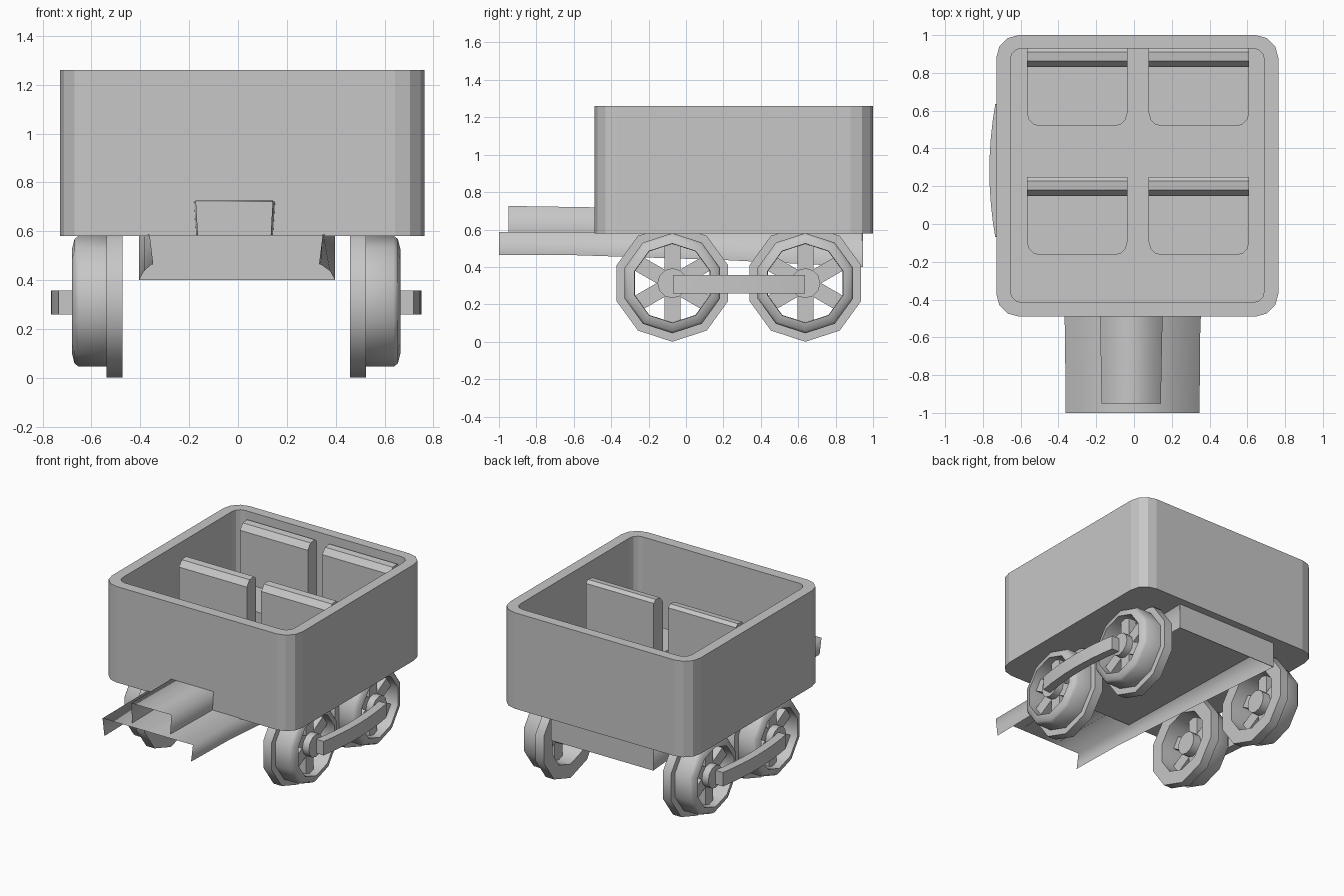
import bpy, bmesh, math
from mathutils import Matrix, Vector

cube = bpy.data.objects.get("Cube")
if cube:
    bpy.data.objects.remove(cube, do_unlink=True)

SHADE = (0.57, 0.57, 0.57, 1)
grey = bpy.data.materials.new("plain grey")
grey.use_nodes = True
grey.diffuse_color = SHADE
grey.node_tree.nodes["Principled BSDF"].inputs["Base Color"].default_value = SHADE


def finish(name, bm, smooth=None):
    bmesh.ops.recalc_face_normals(bm, faces=bm.faces)
    mesh = bpy.data.meshes.new(name)
    bm.to_mesh(mesh)
    bm.free()
    mesh.materials.append(grey)
    obj = bpy.data.objects.new(name, mesh)
    bpy.context.collection.objects.link(obj)
    if smooth:
        bpy.ops.object.select_all(action='DESELECT')
        obj.select_set(True)
        bpy.context.view_layer.objects.active = obj
        bpy.ops.object.shade_smooth_by_angle(angle=math.radians(smooth))


def bridge(bm, a, b):
    for i in range(len(a)):
        j = (i + 1) % len(a)
        bm.faces.new((a[i], a[j], b[j], b[i]))


def rounded_rect(x0, x1, y0, y1, r, steps=3):
    pts = []
    corners = ((x1 - r, y1 - r), (x0 + r, y1 - r), (x0 + r, y0 + r), (x1 - r, y0 + r))
    for k, (cx, cy) in enumerate(corners):
        for s in range(steps + 1):
            a = math.radians(90 * (k + s / steps))
            pts.append((cx + r * math.cos(a), cy + r * math.sin(a)))
    return pts


def loop(bm, pts, z):
    return [bm.verts.new((x, y, z)) for x, y in pts]


def extruded(name, pts, direction, smooth=None):
    """Close a planar outline into a prism."""
    bm = bmesh.new()
    d = Vector(direction)
    a = [bm.verts.new(p) for p in pts]
    b = [bm.verts.new(Vector(p) + d) for p in pts]
    bm.faces.new(a)
    bm.faces.new(b)
    bridge(bm, a, b)
    finish(name, bm, smooth)


# Open tub with faceted corners
FLOOR = 0.64
bm = bmesh.new()
outer = rounded_rect(-0.729, 0.764, -0.49, 1.0, 0.12)
inner = rounded_rect(-0.655, 0.69, -0.415, 0.93, 0.06)
rings = [loop(bm, outer, 0.58), loop(bm, outer, 1.26), loop(bm, inner, 1.26), loop(bm, inner, FLOOR)]
for a, b in zip(rings, rings[1:]):
    bridge(bm, a, b)
bm.faces.new(rings[0])
bm.faces.new(rings[-1])
finish("tub", bm)

# Four seats: a cushion with rounded front corners and a thick back with a bevelled top
for row, y in (("front", 0.25), ("rear", 0.933)):
    for side, x in (("right", -0.567), ("left", 0.078)):
        outline = rounded_rect(x, x + 0.532, y - 0.415, y, 0.07)
        square = [(x + 0.532, y), (x, y)] + outline[8:]
        extruded(f"{row}_{side}_seat_cushion", [(px, py, FLOOR) for px, py in square], (0, 0, 0.16))
        profile = [(-0.102, 0.79), (-0.102, 1.165), (-0.07, 1.205), (-0.022, 1.21), (0, 1.19), (0, 0.79)]
        extruded(f"{row}_{side}_seat_back", [(x, y + dy, z) for dy, z in profile], (0.532, 0, 0))


def channel(name, stations):
    """Thin sheet folded down on both sides; stations are y, x0, x1, foot, top, tuck."""
    bm = bmesh.new()
    rows = []
    for y, x0, x1, foot, top, tuck in stations:
        rows.append([bm.verts.new(p) for p in (
            (x0 + tuck, y, foot), (x0, y, top), (x1, y, top), (x1 - tuck, y, foot))])
    for a, b in zip(rows, rows[1:]):
        for i in range(3):
            bm.faces.new((a[i], a[i + 1], b[i + 1], b[i]))
    finish(name, bm, 120)


# Underframe channel widening toward its closed rear, and the hood on its front
channel("underframe", [
    (-1.0, -0.362, 0.347, 0.465, 0.587, 0.015),
    (-0.6, -0.365, 0.35, 0.463, 0.586, 0.01),
    (0.2, -0.385, 0.377, 0.437, 0.583, 0),
    (0.945, -0.405, 0.398, 0.4, 0.58, 0)])
extruded("underframe_rear_panel",
         [(-0.405, 0.945, 0.4), (-0.405, 0.945, 0.58), (0.398, 0.945, 0.58), (0.398, 0.945, 0.4)],
         (0, -0.004, 0))
channel("front_hood", [
    (-0.95, -0.172, 0.142, 0.585, 0.726, 0.008),
    (-0.45, -0.18, 0.152, 0.585, 0.718, 0.008)])

# Wheels: flanged rim lathed around the x axis, with a hub and six spokes
SIDES = 10
RIM = [(0.466, 0.313), (0.531, 0.313), (0.531, 0.268), (0.645, 0.268), (0.662, 0.255),
       (0.673, 0.212), (0.6, 0.21), (0.466, 0.215)]
AXLE_Z = 0.313
SHIFT = -0.0075


def wheel(name, side, y):
    bm = bmesh.new()
    rings = []
    for k in range(SIDES):
        a = 2 * math.pi * k / SIDES
        rings.append([bm.verts.new((x, r * math.sin(a), r * math.cos(a))) for x, r in RIM])
    for k in range(SIDES):
        bridge(bm, rings[k], rings[(k + 1) % SIDES])
    turn = Matrix.Rotation(math.pi / 2, 4, 'Y')
    bmesh.ops.create_cone(bm, cap_ends=True, segments=12, radius1=0.08, radius2=0.08, depth=0.17,
                          matrix=Matrix.Translation((0.585, 0, 0)) @ turn)
    for k in range(6):
        spin = Matrix.Rotation(math.radians(60 * k), 4, 'X')
        size = Matrix.Diagonal((0.06, 0.085, 0.16, 1))
        bmesh.ops.create_cube(bm, size=1, matrix=spin @ Matrix.Translation((0.59, 0, 0.135)) @ size)
    place = Matrix.Translation((SHIFT, y, AXLE_Z)) @ Matrix.Diagonal((side, 1, 1, 1))
    bmesh.ops.transform(bm, verts=bm.verts, matrix=place)
    finish(name, bm, 40)


# Bowed rod joining the two wheels of a side
def rod(name, side):
    steps = 8
    outside, inside = [], []
    for k in range(steps + 1):
        t = k / steps
        bow = 0.031 * (1 - (2 * t - 1) ** 2)
        y = -0.07 + 0.705 * t
        outside.append((side * (0.727 + bow) + SHIFT, y, 0.258))
        inside.append((side * (0.668 + bow) + SHIFT, y, 0.258))
    extruded(name, outside + inside[::-1], (0, 0, 0.099), 30)


for label, side in (("left", 1), ("right", -1)):
    wheel(f"front_{label}_wheel", side, -0.073)
    wheel(f"rear_{label}_wheel", side, 0.638)
    rod(f"{label}_connecting_rod", side)
